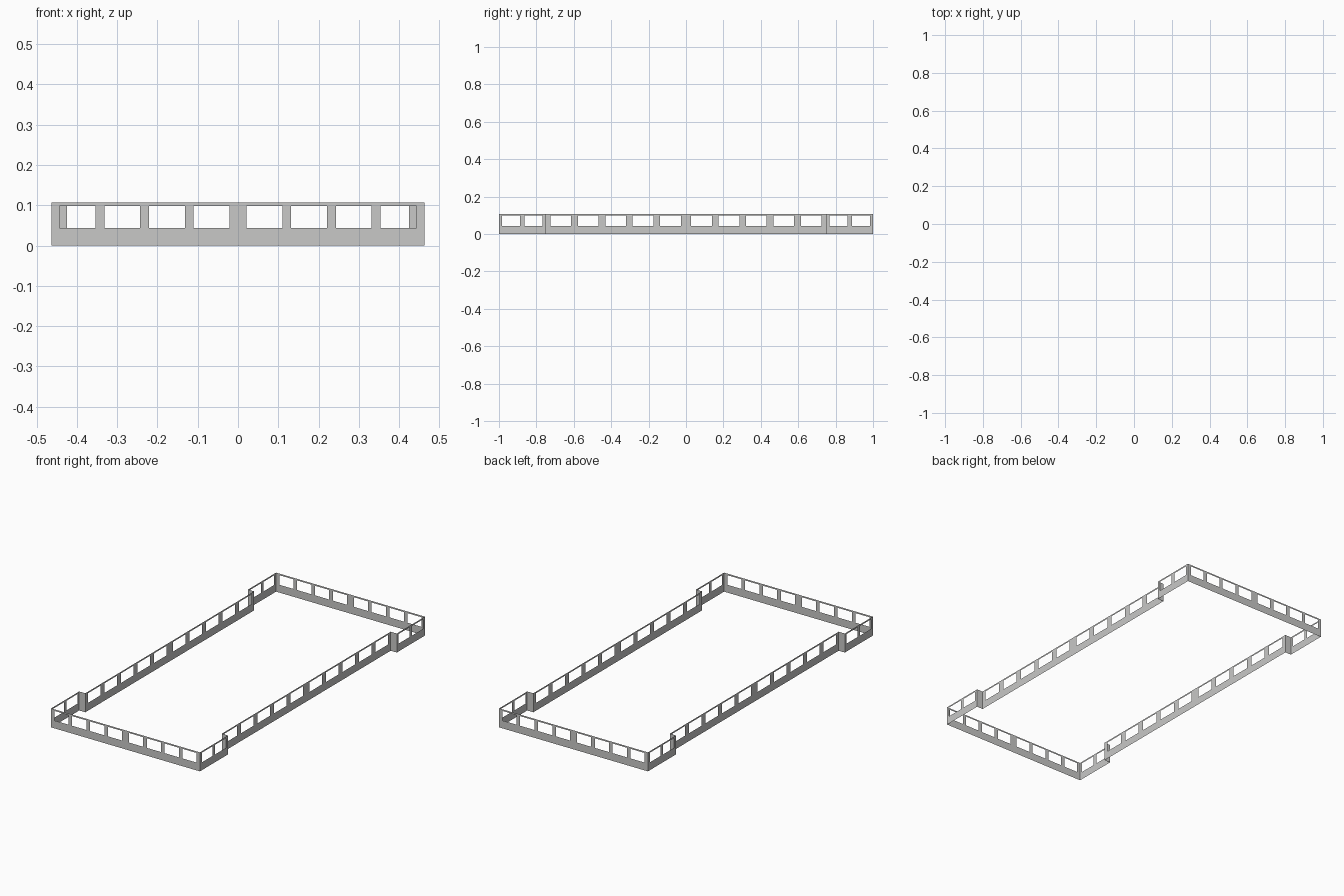
import bpy
import bmesh

TOP, SILL, HEAD = 0.107, 0.044, 0.098
END_X, SIDE_X, STEP_Y = 0.463, 0.425, 0.751

cube = bpy.data.objects.get("Cube")
if cube:
    bpy.data.objects.remove(cube, do_unlink=True)

grey = bpy.data.materials.new("light grey")
grey.use_nodes = True
colour = (0.58, 0.58, 0.57, 1)
grey.diffuse_color = colour
grey.node_tree.nodes["Principled BSDF"].inputs["Base Color"].default_value = colour


def mirrored(first, width, pitch, count):
    """Openings measured from the wall's middle, repeated on both sides."""
    half = [(first + i * pitch, first + i * pitch + width) for i in range(count)]
    return [(-b, -a) for a, b in reversed(half)] + half


def wall(name, start, end, openings=()):
    """Thin upright sheet facing right of its run, with window openings."""
    (x0, y0), (x1, y1) = start, end
    length = abs(x1 - x0) + abs(y1 - y0)
    cuts = [-length / 2, *[c for o in openings for c in o], length / 2]
    levels = [0, SILL, HEAD, TOP] if openings else [0, TOP]
    bm = bmesh.new()
    grid = []
    for c in cuts:
        t = c / length + 0.5
        grid.append([bm.verts.new((x0 + (x1 - x0) * t, y0 + (y1 - y0) * t, z))
                     for z in levels])
    for i in range(len(cuts) - 1):
        for j in range(len(levels) - 1):
            if i % 2 and j == 1:
                continue  # window opening
            a, b = grid[i], grid[i + 1]
            bm.faces.new((a[j], b[j], b[j + 1], a[j + 1]))
    mesh = bpy.data.meshes.new(name)
    bm.to_mesh(mesh)
    bm.free()
    mesh.materials.append(grey)
    obj = bpy.data.objects.new(name, mesh)
    bpy.context.collection.objects.link(obj)


end_windows = mirrored(0.021, 0.089, 0.111, 4)
corner_windows = mirrored(0.011, 0.097, 0, 1)
side_windows = mirrored(0.028, 0.11, 0.1468, 5)

# Half of the ring, then the same half turned by 180 degrees
for s, end, side, near, far in ((1, "front", "left", "front", "back"),
                                (-1, "back", "right", "back", "front")):
    ex, sx, sy = s * END_X, s * SIDE_X, s * STEP_Y
    wall(f"{end}_wall", (-ex, -s), (ex, -s), end_windows)
    wall(f"{side}_{near}_corner_wall", (ex, -s), (ex, -sy), corner_windows)
    wall(f"{side}_{near}_step", (ex, -sy), (sx, -sy))
    wall(f"{side}_side_wall", (sx, -sy), (sx, sy), side_windows)
    wall(f"{side}_{far}_step", (sx, sy), (ex, sy))
    wall(f"{side}_{far}_corner_wall", (ex, sy), (ex, s), corner_windows)
